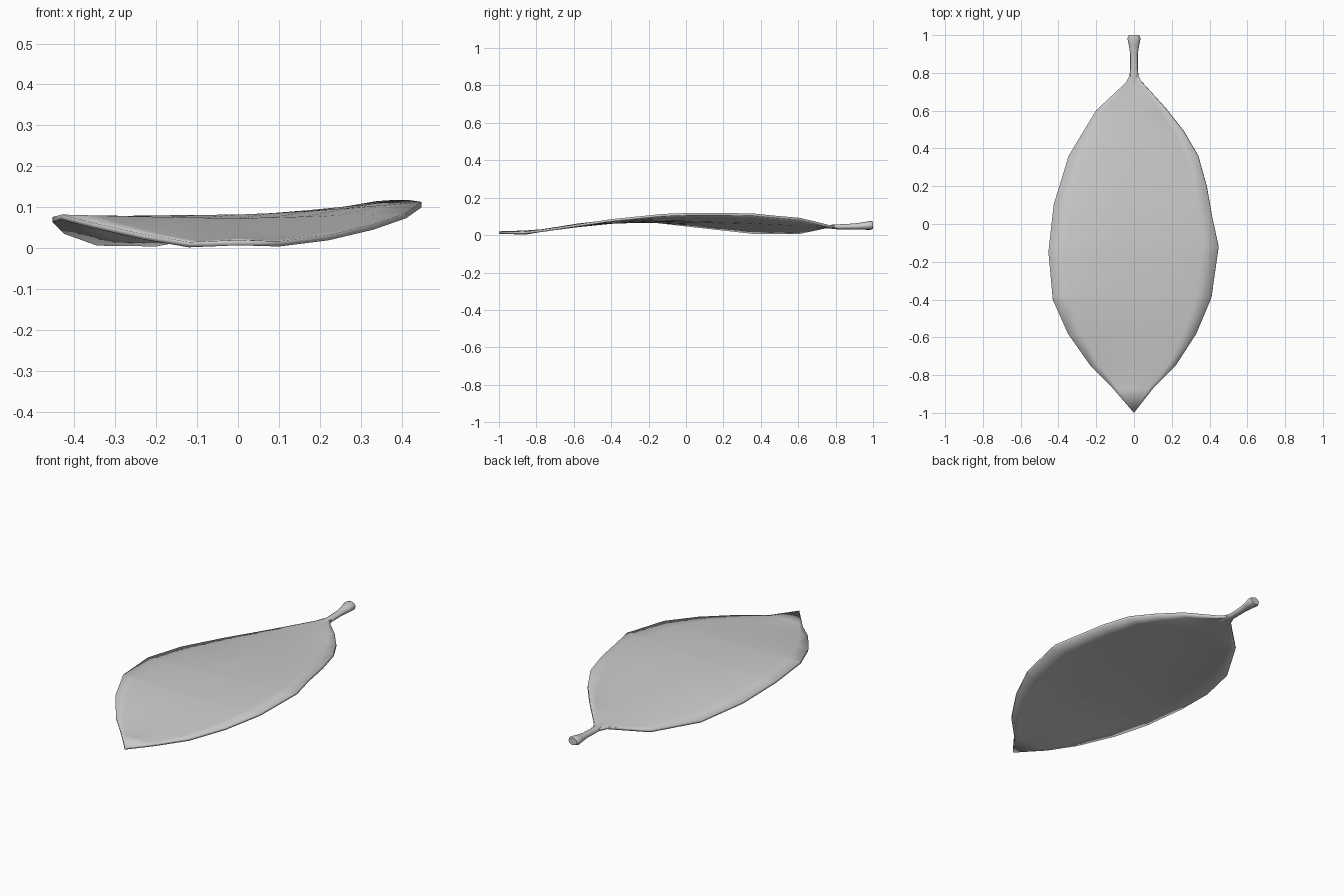
import bpy
import bmesh
import math
from mathutils import Vector

default = bpy.data.objects.get("Cube")
if default:
    bpy.data.objects.remove(default, do_unlink=True)

grey = bpy.data.materials.new("soft_grey")
grey.use_nodes = True
colour = (0.6, 0.6, 0.6, 1)
grey.diffuse_color = colour
grey.node_tree.nodes["Principled BSDF"].inputs["Base Color"].default_value = colour


def interpolate(points, y):
    """Linear lookup of the values that follow y in each point."""
    for a, b in zip(points, points[1:]):
        if y <= b[0]:
            t = (y - a[0]) / (b[0] - a[0])
            return [p + (q - p) * t for p, q in zip(a[1:], b[1:])]
    return list(points[-1][1:])


def make_object(name, bm):
    bmesh.ops.remove_doubles(bm, verts=bm.verts, dist=0.0005)
    bmesh.ops.recalc_face_normals(bm, faces=bm.faces)
    mesh = bpy.data.meshes.new(name)
    bm.to_mesh(mesh)
    bm.free()
    mesh.materials.append(grey)
    obj = bpy.data.objects.new(name, mesh)
    bpy.context.collection.objects.link(obj)
    return obj


def smooth(obj, degrees):
    bpy.ops.object.select_all(action="DESELECT")
    obj.select_set(True)
    bpy.context.view_layer.objects.active = obj
    bpy.ops.object.shade_smooth_by_angle(angle=math.radians(degrees))


def bridge_rows(bm, rows, closed=False):
    for low, high in zip(rows, rows[1:]):
        count = len(low)
        for i in range(count if closed else count - 1):
            j = (i + 1) % count
            bm.faces.new((low[i], low[j], high[j], high[i]))


# Leaf outline as (y, x, z) for each edge, and the midrib as (y, z)
right_edge = [(-1, 0, .014), (-.86, -.12, .009), (-.75, -.23, .028),
              (-.58, -.35, .055), (-.4, -.43, .076), (-.15, -.453, .07),
              (.1, -.425, .042), (.36, -.345, .013), (.6, -.2, .011),
              (.75, -.04, .043), (.8, -.018, .045)]
left_edge = [(-1, 0, .014), (-.87, .1, .011), (-.75, .22, .026),
             (-.58, .33, .052), (-.39, .41, .08), (-.12, .448, .107),
             (.03, .415, .112), (.2, .385, .112), (.36, .34, .109),
             (.49, .265, .096), (.61, .17, .086), (.76, .035, .049),
             (.8, .018, .045)]
midrib = [(-1, .014), (-.8, .02), (-.6, .047), (-.4, .067), (-.2, .076),
          (0, .076), (.3, .066), (.6, .052), (.8, .045)]

# Leaf blade: each row sags softly from the two edges to the midrib
bm = bmesh.new()
steps = 5
rows = []
for y in sorted({point[0] for point in left_edge + right_edge}):
    mid_z = interpolate(midrib, y)[0]
    row = []
    for i in range(-steps, steps + 1):
        t = abs(i) / steps
        x, z = interpolate(left_edge if i > 0 else right_edge, y)
        row.append(bm.verts.new((x * t, y, mid_z + (z - mid_z) * t ** 1.3)))
    rows.append(row)
bridge_rows(bm, rows)
bmesh.ops.dissolve_degenerate(bm, edges=bm.edges, dist=0.0005)
blade = make_object("leaf_blade", bm)
solid = blade.modifiers.new("thickness", "SOLIDIFY")
solid.thickness = 0.013
solid.offset = 0
smooth(blade, 40)

# Stem: flared rings as (y, centre z, half width, half height)
stem_rings = [(.7, .047, .012, .005), (.77, .045, .026, .01),
              (.82, .044, .02, .014), (.9, .046, .02, .016),
              (.95, .049, .028, .02), (.985, .052, .035, .024),
              (1, .053, .026, .02)]
bm = bmesh.new()
sides = 12
rings = []
for y, z, half_width, half_height in stem_rings:
    ring = []
    for i in range(sides):
        a = math.tau * i / sides
        offset = Vector((half_width * math.cos(a), 0, half_height * math.sin(a)))
        ring.append(bm.verts.new(Vector((0, y, z)) + offset))
    rings.append(ring)
bridge_rows(bm, rings, closed=True)
bm.faces.new(rings[0])
bm.faces.new(rings[-1])
stem = make_object("leaf_stem", bm)
smooth(stem, 50)
